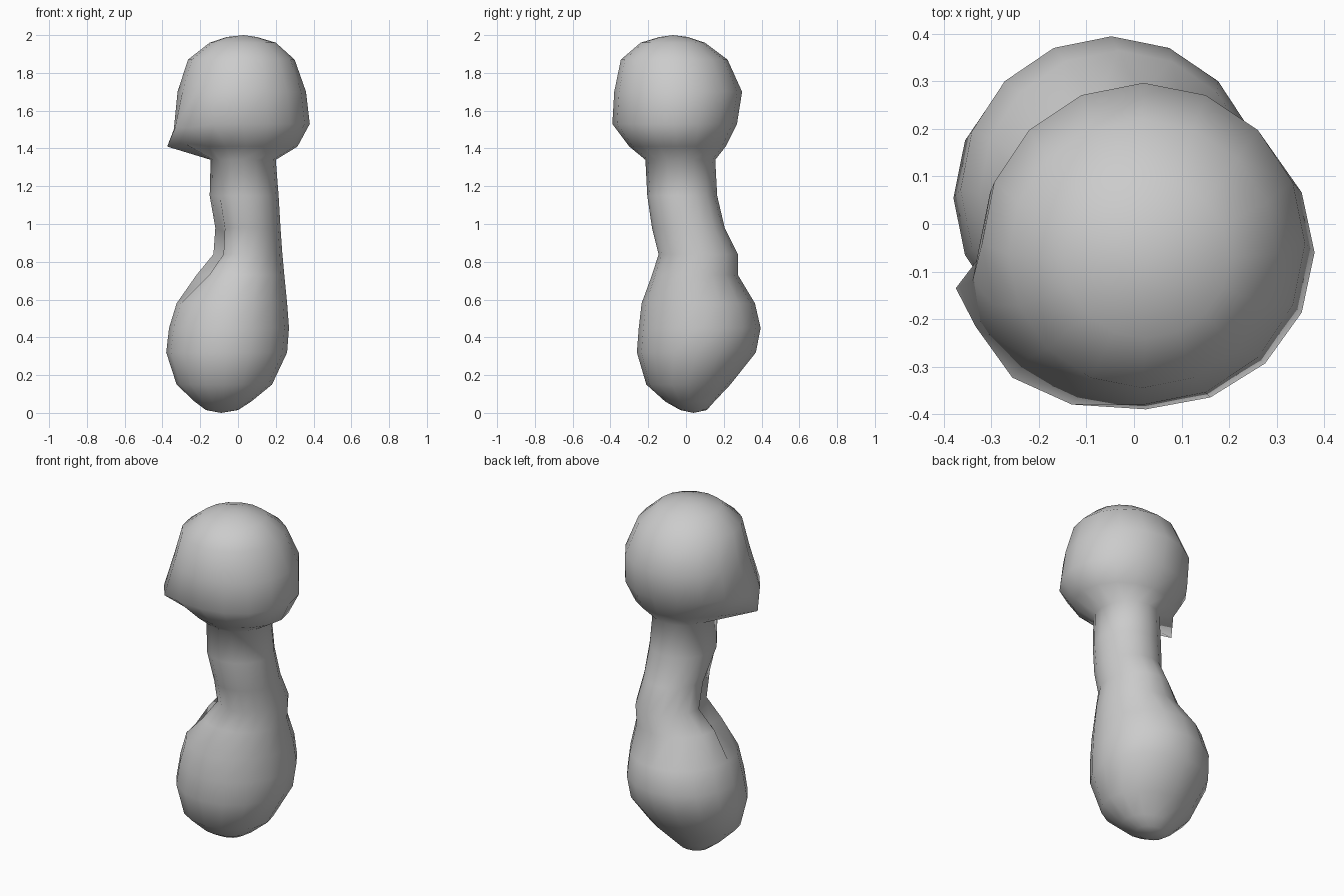
import bpy, bmesh
from math import cos, sin, pi

SEG = 16

# Cross-sections from bottom to top: z, x min, x max, y min, y max
RINGS = [
    (0.015, -0.17, 0.00, -0.03, 0.11),
    (0.06, -0.23, 0.07, -0.11, 0.15),
    (0.15, -0.325, 0.18, -0.21, 0.235),
    (0.32, -0.38, 0.26, -0.26, 0.37),
    (0.45, -0.365, 0.27, -0.25, 0.395),
    (0.58, -0.325, 0.26, -0.235, 0.365),
    (0.73, -0.22, 0.245, -0.18, 0.275),
    (0.84, -0.13, 0.235, -0.145, 0.275),
    (0.98, -0.12, 0.225, -0.18, 0.205),
    (1.15, -0.15, 0.215, -0.205, 0.165),
    (1.34, -0.145, 0.20, -0.215, 0.155),
    (1.41, -0.23, 0.315, -0.30, 0.21),
    (1.53, -0.33, 0.38, -0.39, 0.27),
    (1.70, -0.32, 0.36, -0.38, 0.297),
    (1.87, -0.265, 0.30, -0.345, 0.22),
    (1.96, -0.15, 0.20, -0.24, 0.10),
    (1.99, -0.06, 0.10, -0.14, 0.01),
]

# Local shaping (ring, segment): dx, dy, dz
NUDGES = {
    # pointed corner under the head
    (11, 8): (-0.145, -0.09, 0.0),
    (11, 9): (-0.08, -0.05, 0.02),
    (11, 7): (-0.03, -0.01, 0.0),
    (12, 8): (-0.01, -0.06, -0.03),
    (12, 9): (-0.03, -0.03, -0.02),
    (12, 10): (-0.03, -0.03, -0.02),
    (12, 11): (-0.02, -0.015, 0.0),
    # pocket in the side of the neck
    (7, 9): (0.06, 0.03, -0.02),
    (8, 9): (0.03, 0.02, -0.02),
    (6, 9): (0.05, 0.03, 0.0),
}


def loft(name):
    bm = bmesh.new()
    rows = []
    for r, (z, x0, x1, y0, y1) in enumerate(RINGS):
        row = []
        for s in range(SEG):
            a = 2 * pi * s / SEG
            dx, dy, dz = NUDGES.get((r, s), (0, 0, 0))
            row.append(bm.verts.new(((x0 + x1) / 2 + (x1 - x0) / 2 * cos(a) + dx,
                                     (y0 + y1) / 2 + (y1 - y0) / 2 * sin(a) + dy,
                                     z + dz)))
        rows.append(row)
    for lo, hi in zip(rows, rows[1:]):
        for s in range(SEG):
            t = (s + 1) % SEG
            bm.faces.new((lo[s], lo[t], hi[t], hi[s]))
    # rounded end caps
    bottom = bm.verts.new((-0.09, 0.04, 0.0))
    top = bm.verts.new((0.03, -0.07, 2.0))
    for s in range(SEG):
        t = (s + 1) % SEG
        bm.faces.new((bottom, rows[0][t], rows[0][s]))
        bm.faces.new((top, rows[-1][s], rows[-1][t]))
    bmesh.ops.recalc_face_normals(bm, faces=bm.faces)
    for f in bm.faces:
        f.smooth = True
    mesh = bpy.data.meshes.new(name)
    bm.to_mesh(mesh)
    bm.free()
    ob = bpy.data.objects.new(name, mesh)
    bpy.context.collection.objects.link(ob)
    return ob


# Single body: bulb base, slim neck, round head
loft("two_lobed_body")
